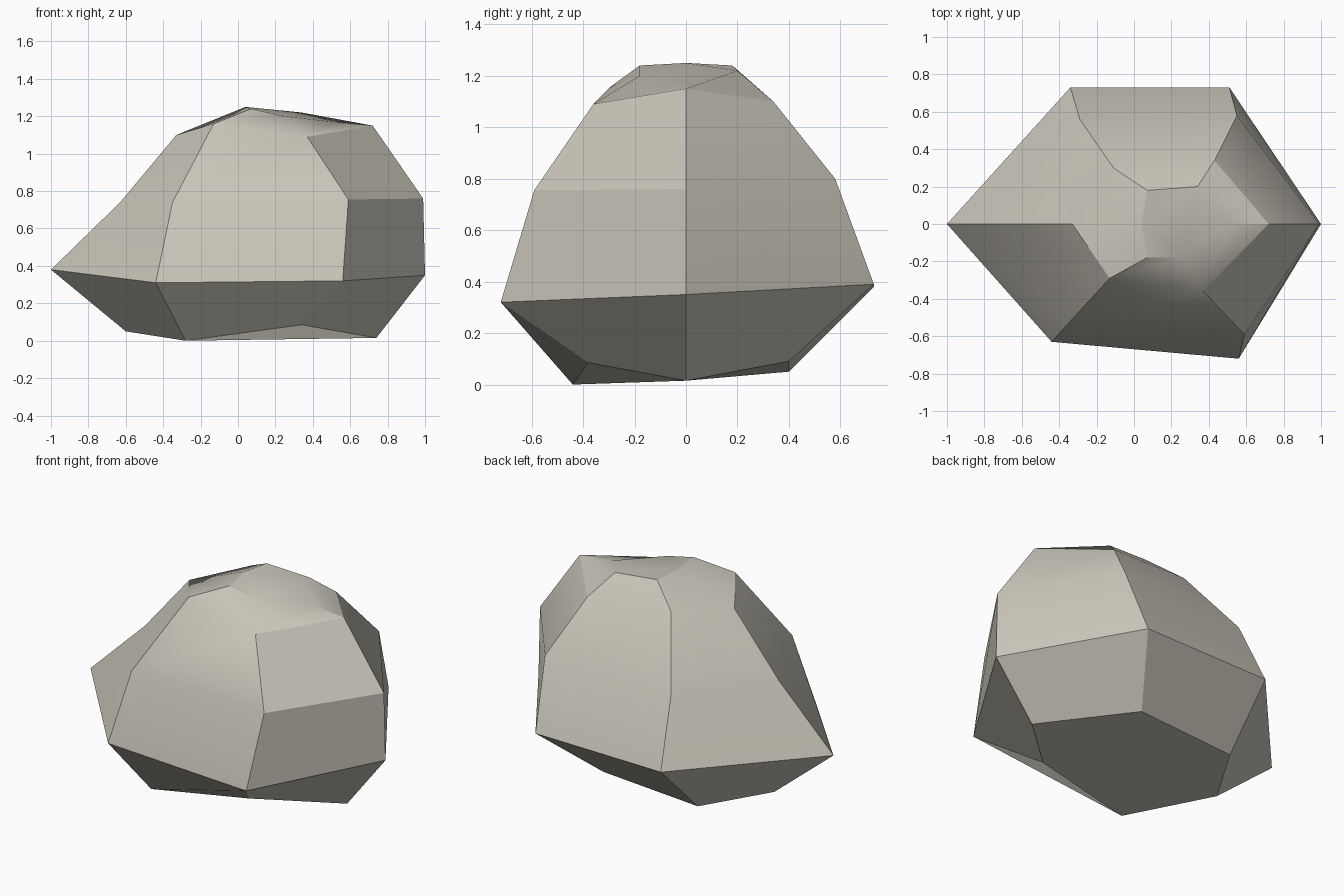
import bpy
import bmesh
import math

if "Cube" in bpy.data.objects:
    bpy.data.objects.remove(bpy.data.objects["Cube"], do_unlink=True)

# Stone colour
stone = bpy.data.materials.new("warm_grey_stone")
stone.use_nodes = True
colour = (0.58, 0.55, 0.48, 1.0)
stone.diffuse_color = colour
shader = stone.node_tree.nodes["Principled BSDF"]
shader.inputs["Base Color"].default_value = colour
shader.inputs["Roughness"].default_value = 0.9

# Six-sided cross-sections from base to crown, counter-clockwise from +x
base = [(0.74, 0, 0.015), (0.28, 0.40, 0.09), (-0.36, 0.40, 0.05),
        (-0.60, 0, 0.05), (-0.28, -0.44, 0), (0.34, -0.38, 0.085)]
rim = [(1, 0, 0.35), (0.51, 0.73, 0.39), (-0.34, 0.73, 0.38),
       (-1, 0, 0.38), (-0.44, -0.63, 0.31), (0.56, -0.72, 0.32)]
waist = [(0.99, 0, 0.76), (0.55, 0.58, 0.80), (-0.29, 0.56, 0.77),
         (-0.63, 0, 0.74), (-0.35, -0.53, 0.74), (0.59, -0.59, 0.755)]
shoulder = [(0.72, 0, 1.15), (0.43, 0.34, 1.10), (-0.11, 0.30, 1.135),
            (-0.33, 0, 1.10), (-0.13, -0.29, 1.16), (0.37, -0.36, 1.09)]
crown = [(0.51, 0, 1.17), (0.34, 0.20, 1.22), (0.07, 0.18, 1.24),
         (0.04, 0, 1.25), (0.07, -0.18, 1.24), (0.25, -0.18, 1.20)]

# Bridge the cross-sections and cap both ends
bm = bmesh.new()
rings = [[bm.verts.new(p) for p in ring]
         for ring in (base, rim, waist, shoulder, crown)]
for low, high in zip(rings, rings[1:]):
    for i in range(len(low)):
        j = (i + 1) % len(low)
        bm.faces.new((low[i], low[j], high[j], high[i]))
bm.faces.new(rings[0][::-1])
bm.faces.new(rings[-1])
bmesh.ops.recalc_face_normals(bm, faces=bm.faces)

mesh = bpy.data.meshes.new("boulder")
bm.to_mesh(mesh)
bm.free()
mesh.materials.append(stone)
boulder = bpy.data.objects.new("boulder", mesh)
bpy.context.collection.objects.link(boulder)

# Soft shading with crisp ridges
bpy.ops.object.select_all(action="DESELECT")
boulder.select_set(True)
bpy.context.view_layer.objects.active = boulder
bpy.ops.object.shade_smooth_by_angle(angle=math.radians(30))
